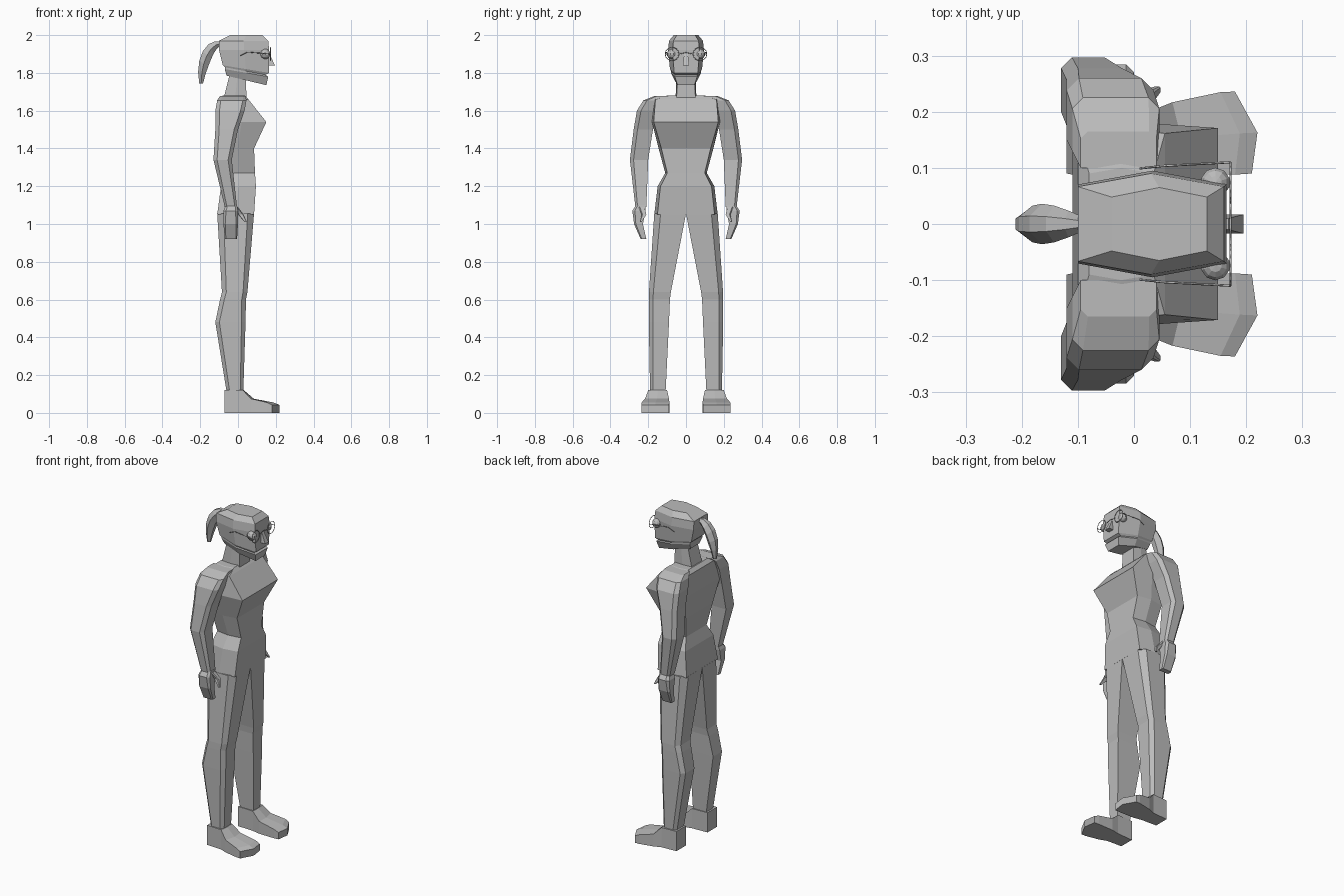
import bpy
import bmesh
from math import cos, sin, pi, tau

cube = bpy.data.objects.get("Cube")
if cube:
    bpy.data.objects.remove(cube, do_unlink=True)

grey = bpy.data.materials.new("plain_grey")
grey.use_nodes = True
colour = (.5, .5, .5, 1)
grey.diffuse_color = colour
grey.node_tree.nodes["Principled BSDF"].inputs["Base Color"].default_value = colour


def place(name, data):
    """Wrap mesh or curve data in a linked grey object."""
    data.materials.append(grey)
    part = bpy.data.objects.new(name, data)
    bpy.context.collection.objects.link(part)


def finish(name, bm):
    """Turn the working mesh into a named part."""
    bmesh.ops.recalc_face_normals(bm, faces=bm.faces)
    mesh = bpy.data.meshes.new(name)
    bm.to_mesh(mesh)
    bm.free()
    place(name, mesh)


def loft(name, rings, side=1):
    """Skin a run of equal rings and cap both ends."""
    bm = bmesh.new()
    loops = [[bm.verts.new((x, y * side, z)) for x, y, z in ring] for ring in rings]
    for lower, upper in zip(loops, loops[1:]):
        for i in range(len(lower)):
            bm.faces.new((lower[i - 1], lower[i], upper[i], upper[i - 1]))
    bm.faces.new(loops[0])
    bm.faces.new(loops[-1])
    finish(name, bm)


def symmetric(half_ring):
    """Complete a half ring by mirroring it across the middle plane."""
    return half_ring + [(x, -y, z) for x, y, z in reversed(half_ring)]


def body_ring(height, back, front, half, tilt=0, taper=.9):
    """Six-sided section, widest at the flanks; tilt drops the front."""
    middle = (back + front) / 2
    return symmetric([(back, half * taper, height + tilt),
                      (middle, half, height),
                      (front, half * taper, height - tilt)])


def limb_ring(height, back, front, inner, outer):
    """Rectangular section with its two outer corners cut off."""
    cut = (outer - inner) / 5
    return [(back, inner, height), (front, inner, height),
            (front, outer - cut, height), (front - cut, outer, height),
            (back + cut, outer, height), (back, outer - cut, height)]


def foot_ring(along, top, inner, outer):
    """Upright section; the outer toe edge trails behind the inner one."""
    splay = max(along, 0) / 7
    sole = [(along, inner, 0),
            (along + splay / 3, (inner + outer) / 2, 0),
            (along - splay, outer, 0)]
    return sole + [(x, y, top) for x, y, z in reversed(sole)]


def wire(name, points, radius=.002):
    """Thin bent rod through the points."""
    curve = bpy.data.curves.new(name, "CURVE")
    curve.dimensions = "3D"
    curve.bevel_depth = radius
    curve.bevel_resolution = 0
    curve.use_fill_caps = True
    spline = curve.splines.new("POLY")
    spline.points.add(len(points) - 1)
    for target, point in zip(spline.points, points):
        target.co = (*point, 1)
    place(name, curve)


# Trunk from crotch to shoulder line
loft("trunk", [
    body_ring(1.05, -.11, .085, .168),
    body_ring(1.2, -.09, .095, .15),
    body_ring(1.27, -.07, .09, .11),
    body_ring(1.4, -.09, .085, .145),
    body_ring(1.54, -.11, .15, .18, taper=.95),
    body_ring(1.66, -.1, .055, .17, taper=.95),
    body_ring(1.68, -.08, .035, .1),
])

# Neck
loft("neck", [
    body_ring(1.67, -.075, .045, .055),
    body_ring(1.81, -.04, .04, .05),
])

# Head, with a recessed ring as the mouth slit
face_taper = .74
loft("head", [body_ring(*row, face_taper) for row in (
    (1.76, -.06, .15, .06, .025),
    (1.8, -.07, .16, .08, .02),
    (1.81, -.07, .145, .08, .02),
    (1.82, -.08, .165, .085, .02),
    (1.92, -.1, .165, .095, 0),
    (1.97, -.1, .16, .09, 0),
    (2, -.04, .13, .065, 0),
)])

# Nose wedge
loft("nose", [
    body_ring(1.84, .15, .195, .017, taper=1),
    body_ring(1.9, .15, .168, .01, taper=1),
])

# Ponytail: diamond sections swept down a quarter ellipse, fullest midway
ponytail = []
steps = 6
for step in range(steps + 1):
    travel = step / steps
    angle = pi / 2 * (1 + travel)
    fullness = .012 + .024 * sin(pi * travel)
    section = []
    for reach, width in ((1, .4), (0, 1), (-1, .4)):
        offset = fullness * reach * .85
        section.append((-.09 + (.105 + offset) * cos(angle),
                        fullness * width,
                        1.745 + (.21 + offset) * sin(angle)))
    ponytail.append(symmetric(section))
loft("ponytail", ponytail)

# Paired parts
eye_level = 1.9
lens_plane = .172
lens_centre = .074
lens_radius = .036
for label, side in (("left", 1), ("right", -1)):
    loft(f"{label}_arm", [
        limb_ring(1.678, -.095, .04, .1, .165),
        limb_ring(1.655, -.11, .045, .13, .225),
        limb_ring(1.6, -.12, .035, .15, .26),
        limb_ring(1.5, -.12, 0, .175, .277),
        limb_ring(1.34, -.13, -.033, .2, .297),
        limb_ring(1.09, -.07, -.005, .21, .268),
    ], side)
    loft(f"{label}_hand", [
        limb_ring(1.1, -.065, -.005, .215, .265),
        limb_ring(1.07, -.077, 0, .215, .284),
        limb_ring(1, -.077, 0, .228, .275),
        limb_ring(.92, -.07, -.005, .21, .24),
    ], side)
    loft(f"{label}_thumb", [
        limb_ring(1.09, -.02, 0, .22, .25),
        limb_ring(1.05, 0, .03, .21, .235),
        limb_ring(1.01, .035, .047, .235, .245),
    ], side)
    loft(f"{label}_leg", [
        limb_ring(1.055, -.11, .085, 0, .168),
        limb_ring(.64, -.085, .05, .08, .196),
        limb_ring(.6, -.095, .042, .085, .197),
        limb_ring(.48, -.12, .04, .09, .197),
        limb_ring(.11, -.06, .028, .108, .19),
    ], side)
    loft(f"{label}_foot", [
        foot_ring(-.072, .12, .105, .195),
        foot_ring(.03, .12, .1, .2),
        foot_ring(.08, .075, .09, .217),
        foot_ring(.18, .055, .088, .235),
        foot_ring(.21, .042, .09, .236),
    ], side)

    # Eyeball
    bm = bmesh.new()
    bmesh.ops.create_uvsphere(bm, u_segments=10, v_segments=7, radius=.027)
    bmesh.ops.translate(bm, verts=bm.verts, vec=(.145, lens_centre * side, eye_level))
    finish(f"{label}_eye", bm)

    # Round rim and earpiece of the eyewear
    turns = [tau * i / 14 for i in range(15)]
    wire(f"{label}_rim", [(lens_plane,
                           side * (lens_centre + lens_radius * cos(turn)),
                           eye_level + lens_radius * sin(turn)) for turn in turns])
    hinge = side * (lens_centre + lens_radius)
    wire(f"{label}_earpiece", [(lens_plane, hinge, eye_level),
                               (.05, hinge * .94, eye_level + .01),
                               (.01, hinge * .9, eye_level - .01)])

# Bridge between the rims
inner_edge = lens_centre - lens_radius
wire("eyewear_bridge", [(lens_plane, -inner_edge, eye_level),
                        (lens_plane, 0, eye_level + .008),
                        (lens_plane, inner_edge, eye_level)])
